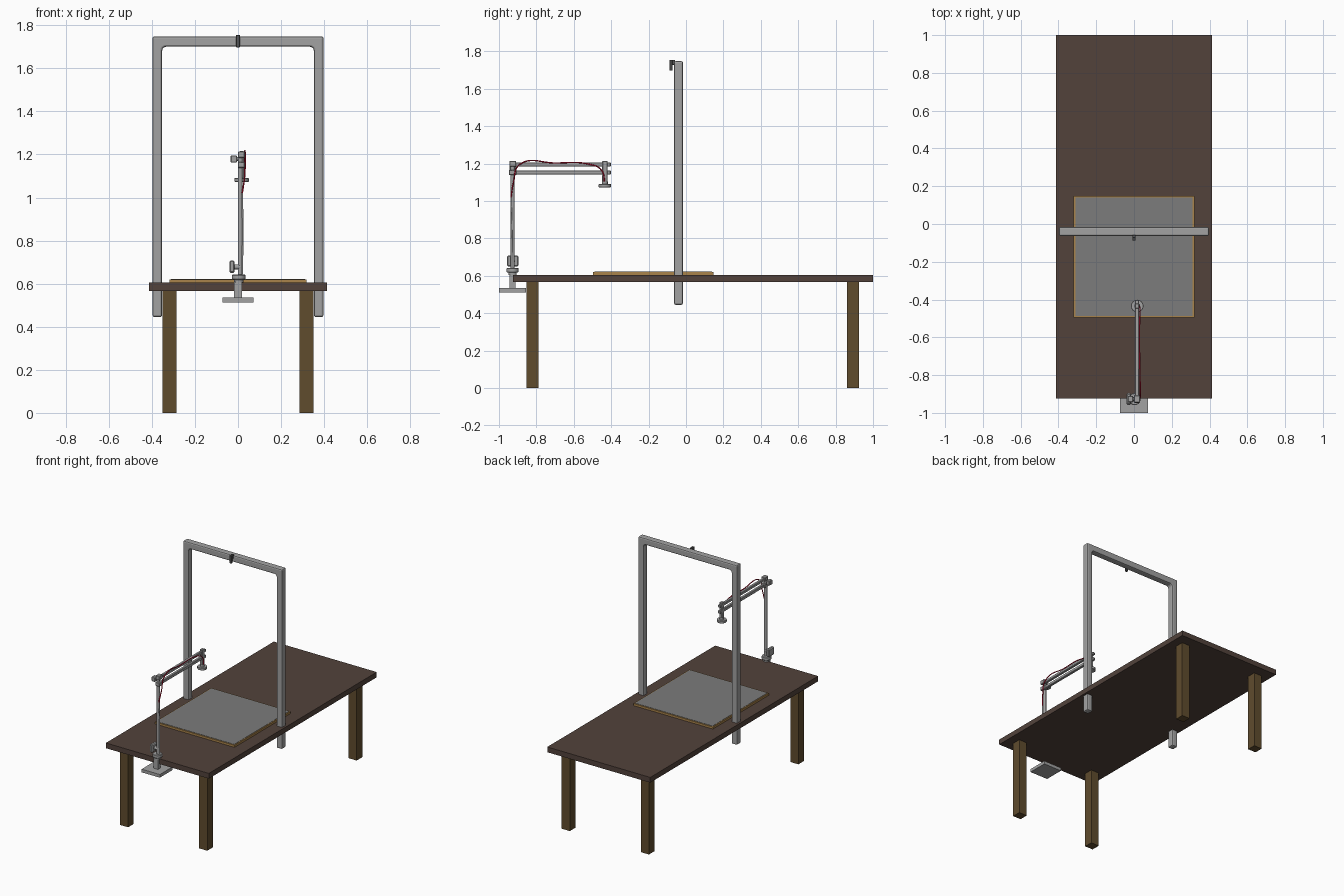
import bpy, bmesh, math
from mathutils import Vector

if "Cube" in bpy.data.objects:
    bpy.data.objects.remove(bpy.data.objects["Cube"])


def mat(name, r, g, b):
    m = bpy.data.materials.new(name)
    m.diffuse_color = (r, g, b, 1)
    m.use_nodes = True
    m.node_tree.nodes["Principled BSDF"].inputs["Base Color"].default_value = m.diffuse_color
    return m


BROWN = mat("dark_brown", 0.085, 0.055, 0.044)
WOOD = mat("leg_wood", 0.115, 0.072, 0.027)
GOLD = mat("tan_border", 0.40, 0.23, 0.07)
MATG = mat("board_grey", 0.20, 0.20, 0.20)
METAL = mat("metal_grey", 0.36, 0.36, 0.36)
DARK = mat("dark_grey", 0.09, 0.09, 0.09)
RED = mat("cable_red", 0.55, 0.005, 0.03)
WHITE = mat("white", 0.85, 0.85, 0.85)


def finish(name, bm, m, bevel=0, segs=1):
    bmesh.ops.recalc_face_normals(bm, faces=bm.faces)
    me = bpy.data.meshes.new(name)
    bm.to_mesh(me)
    bm.free()
    me.materials.append(m)
    ob = bpy.data.objects.new(name, me)
    bpy.context.collection.objects.link(ob)
    if bevel:
        b = ob.modifiers.new("bevel", "BEVEL")
        b.width, b.segments = bevel, segs
        b.limit_method, b.angle_limit = "ANGLE", math.radians(40)
    return ob


def box(name, x, y, z, m, bevel=0):
    bm = bmesh.new()
    bmesh.ops.create_cube(bm, size=1)
    for v in bm.verts:
        for i, (a, b) in enumerate((x, y, z)):
            v.co[i] = (a + b) / 2 + v.co[i] * (b - a)
    return finish(name, bm, m, bevel)


def rod(name, a, b, r, m, sides=16, bevel=0):
    a, b = Vector(a), Vector(b)
    bm = bmesh.new()
    bmesh.ops.create_cone(bm, cap_ends=True, segments=sides, radius1=r, radius2=r,
                          depth=(b - a).length)
    q = (b - a).to_track_quat("Z", "Y")
    for v in bm.verts:
        v.co = q @ v.co + (a + b) / 2
    return finish(name, bm, m, bevel)


def cable(name, pts, r, m):
    cu = bpy.data.curves.new(name, "CURVE")
    cu.dimensions = "3D"
    cu.bevel_depth, cu.bevel_resolution = r, 1
    cu.use_fill_caps = True
    cu.resolution_u = 8
    sp = cu.splines.new("BEZIER")
    sp.bezier_points.add(len(pts) - 1)
    for p, c in zip(sp.bezier_points, pts):
        p.co = c
        p.handle_left_type = p.handle_right_type = "AUTO"
    cu.materials.append(m)
    ob = bpy.data.objects.new(name, cu)
    bpy.context.collection.objects.link(ob)


# table
box("table_top", (-0.413, 0.413), (-0.924, 1.0), (0.567, 0.605), BROWN)
for sx in (-1, 1):
    for y in (-0.852, 0.86):
        box("table_leg", sorted((sx * 0.285, sx * 0.35)), (y, y + 0.064), (0, 0.568), WOOD)

# grey work board with a tan rim
box("board_base", (-0.319, 0.319), (-0.496, 0.148), (0.604, 0.620), GOLD)
box("board_surface", (-0.311, 0.311), (-0.488, 0.140), (0.612, 0.622), MATG)

# U-shaped gantry frame with filleted inner corners
R = 0.018
half = [(0.397, 1.748), (0.397, 0.445), (0.352, 0.445)]
half += [(0.352 - R + R * math.cos(t), 1.700 - R + R * math.sin(t))
         for t in (math.pi / 8 * i for i in range(5))]
outline = half + [(-x, z) for x, z in reversed(half)]
bm = bmesh.new()
face = bm.faces.new([bm.verts.new((x, -0.064, z)) for x, z in outline])
ext = bmesh.ops.extrude_face_region(bm, geom=[face])
bmesh.ops.translate(bm, vec=(0, 0.048, 0),
                    verts=[g for g in ext["geom"] if isinstance(g, bmesh.types.BMVert)])
finish("gantry_frame", bm, METAL, 0.009, 2)

# sensor clip on the crossbar
box("clip_body", (-0.009, 0.009), (-0.088, -0.072), (1.697, 1.755), DARK, 0.002)
box("clip_hook", (-0.009, 0.009), (-0.074, -0.058), (1.727, 1.755), DARK, 0.002)

# clamp at the front edge of the table
Y = -0.927
box("clamp_plate", (-0.073, 0.073), (-1.0, -0.855), (0.512, 0.535), METAL)
box("clamp_column", (-0.018, 0.018), (-0.943, -0.912), (0.53, 0.61), METAL)
rod("clamp_collar", (0.003, Y, 0.605), (0.003, Y, 0.622), 0.022, METAL)
rod("clamp_cap", (0.003, Y, 0.618), (0.003, Y, 0.642), 0.032, METAL, 16, 0.003)
box("clamp_knob", (-0.040, -0.016), (-0.957, -0.896), (0.650, 0.708), METAL, 0.006)
rod("clamp_screw", (-0.018, Y, 0.678), (0.012, Y, 0.678), 0.012, METAL)

# upright pole and elbow
rod("arm_pole", (0.010, Y, 0.635), (0.010, Y, 1.205), 0.011, METAL)
box("elbow_upper", (0.000, 0.032), (-0.945, -0.908), (1.184, 1.214), METAL, 0.003)
box("elbow_lower", (0.000, 0.032), (-0.947, -0.905), (1.138, 1.166), METAL, 0.003)
box("elbow_knob", (-0.034, -0.004), (-0.945, -0.910), (1.162, 1.196), METAL, 0.004)
rod("elbow_screw", (-0.006, Y, 1.179), (0.014, Y, 1.179), 0.009, METAL)

# pair of parallel horizontal arms
box("arm_upper", (0.006, 0.026), (-0.940, -0.402), (1.185, 1.205), METAL, 0.003)
box("arm_lower", (0.006, 0.026), (-0.945, -0.402), (1.142, 1.164), METAL, 0.003)

# head bracket and round head
H = -0.434
box("head_bracket", (0.006, 0.028), (H - 0.014, H + 0.014), (1.088, 1.215), METAL, 0.003)
rod("head_disc", (0.017, H, 1.073), (0.017, H, 1.091), 0.033, METAL, 24, 0.002)
rod("head_neck", (0.017, H, 1.088), (0.017, H, 1.105), 0.016, METAL)

# cables
cable("red_cable", [(0.020, -0.936, 1.02), (0.031, -0.922, 1.10), (0.033, -0.890, 1.195),
                    (0.030, -0.70, 1.203), (0.030, -0.52, 1.197), (0.032, -0.452, 1.165),
                    (0.026, -0.434, 1.09)], 0.0035, RED)
cable("lower_cable", [(0.020, -0.936, 1.02), (0.023, -0.932, 0.85), (0.020, -0.930, 0.645)],
      0.003, WHITE)

# smooth shading on round parts only
bpy.ops.object.select_all(action="DESELECT")
for ob in bpy.data.objects:
    if ob.type == "MESH" and ob.name.split("_")[-1] in {"pole", "disc", "cap", "collar", "neck"}:
        ob.select_set(True)
        bpy.context.view_layer.objects.active = ob
bpy.ops.object.shade_smooth_by_angle(angle=math.radians(35))
